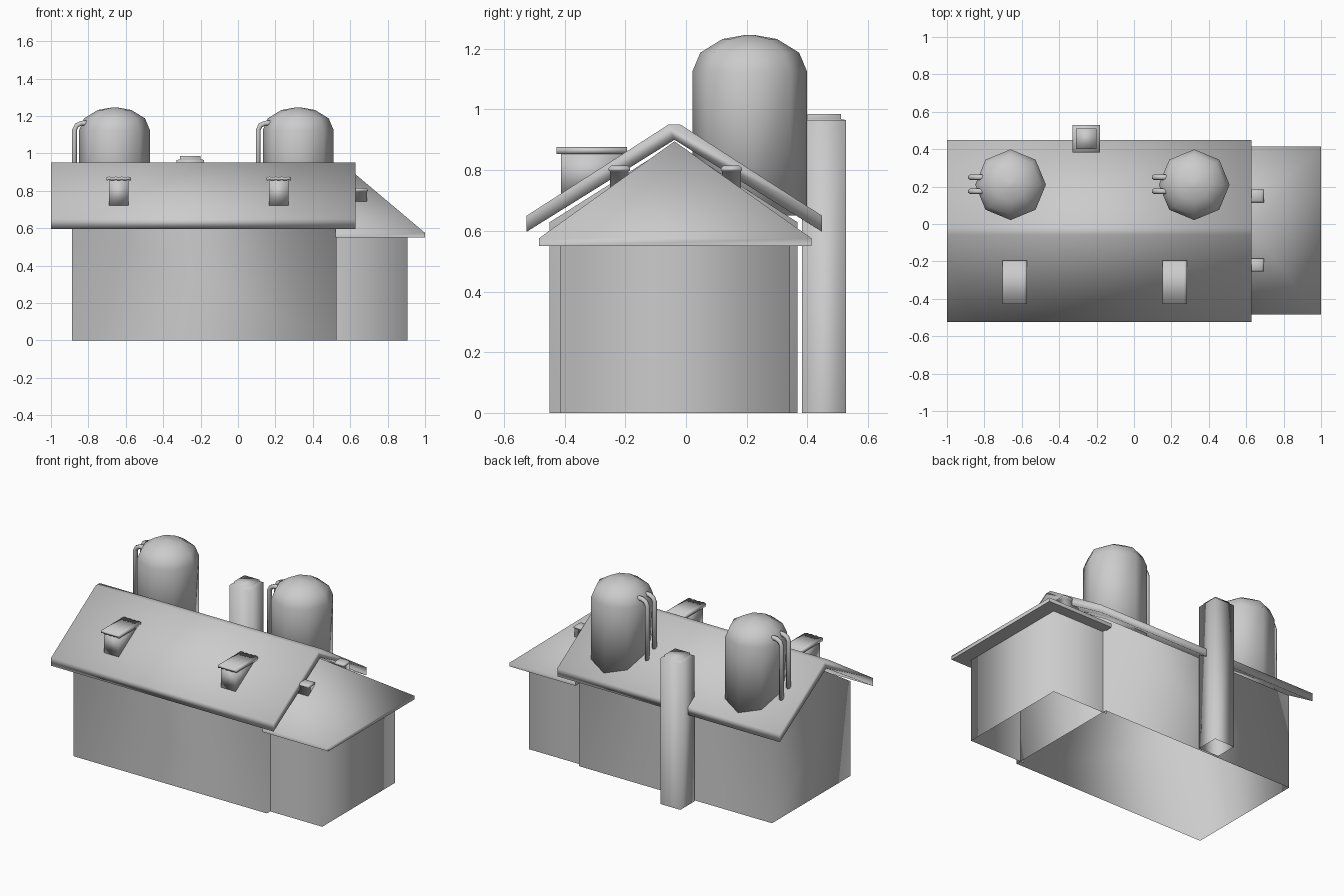
import bpy, bmesh, math
from mathutils import Vector

cube = bpy.data.objects.get("Cube")
if cube:
    bpy.data.objects.remove(cube, do_unlink=True)

grey = bpy.data.materials.new("plain_grey")
grey.use_nodes = True
grey.diffuse_color = (0.6, 0.6, 0.6, 1)
grey.node_tree.nodes["Principled BSDF"].inputs["Base Color"].default_value = (0.6, 0.6, 0.6, 1)


def make(name, verts, faces, angle=100):
    """Mesh object with outward normals, smoothed below the given angle."""
    mesh = bpy.data.meshes.new(name)
    mesh.from_pydata([tuple(v) for v in verts], [], faces)
    bm = bmesh.new()
    bm.from_mesh(mesh)
    bmesh.ops.recalc_face_normals(bm, faces=bm.faces)
    bm.to_mesh(mesh)
    bm.free()
    mesh.materials.append(grey)
    obj = bpy.data.objects.new(name, mesh)
    bpy.context.collection.objects.link(obj)
    bpy.ops.object.select_all(action='DESELECT')
    obj.select_set(True)
    bpy.context.view_layer.objects.active = obj
    bpy.ops.object.shade_smooth_by_angle(angle=math.radians(angle))


def prism(name, profile, axis, a, b, skip=()):
    """Extrude a 2D profile along an axis; skip leaves out sides or ends."""
    n = len(profile)
    place = {'x': lambda p, t: (t, p[0], p[1]),
             'y': lambda p, t: (p[0], t, p[1]),
             'z': lambda p, t: (p[0], p[1], t)}[axis]
    verts = [place(p, t) for t in (a, b) for p in profile]
    faces = [(i, (i + 1) % n, n + (i + 1) % n, n + i) for i in range(n) if i not in skip]
    if 'ends' not in skip:
        faces += [tuple(range(n)), tuple(range(n, 2 * n))]
    make(name, verts, faces)


def rect(x0, x1, y0, y1):
    return [(x0, y0), (x1, y0), (x1, y1), (x0, y1)]


def lofted(name, rings, open_bottom=False):
    """Join equal rings of points, capping the ends."""
    n = len(rings[0])
    verts = [v for r in rings for v in r]
    faces = [(k * n + i, k * n + (i + 1) % n, (k + 1) * n + (i + 1) % n, (k + 1) * n + i)
             for k in range(len(rings) - 1) for i in range(n)]
    if not open_bottom:
        faces.append(tuple(range(n)))
    faces.append(tuple(range(len(verts) - n, len(verts))))
    make(name, verts, faces)


def square_ring(x, y, half, z):
    return [(px, py, z) for px, py in rect(x - half, x + half, y - half, y + half)]


RIDGE = -0.038

# Main hall: open-bottomed gabled walls and thick pitched roof
gable = [(-0.45, 0), (0.368, 0), (0.368, 0.628), (RIDGE, 0.888), (-0.45, 0.628)]
prism("main_walls", gable, 'x', -0.887, 0.527, skip=(0, 2, 3))
chevron = [(-0.525, 0.597), (-0.525, 0.65), (RIDGE - 0.02, 0.95), (RIDGE + 0.02, 0.95),
           (0.448, 0.65), (0.448, 0.597), (RIDGE, 0.9)]
prism("main_roof", chevron, 'x', -1.0, 0.628)

# Side wing: open-bottomed walls under a hipped roof
prism("wing_walls", rect(0.5, 0.907, -0.415, 0.343), 'z', 0, 0.55, skip=(3, 'ends'))
eave = rect(0.52, 1.0, -0.485, 0.414)
hip = [(x, y, z) for z in (0.55, 0.575) for x, y in eave]
hip += [(0.52, RIDGE, 0.895), (0.62, RIDGE, 0.895)]
make("wing_roof", hip, [(0, 1, 2, 3), (0, 1, 5, 4), (1, 2, 6, 5), (2, 3, 7, 6),
                        (4, 5, 9, 8), (5, 6, 9), (6, 7, 8, 9), (0, 4, 8, 7, 3)], 85)


def tank(name, cx, cy):
    """Eight-sided domed tank."""
    levels = [(0.189, 0.65), (0.189, 1.125), (0.163, 1.187), (0.09, 1.232), (0.012, 1.246)]
    lofted(name, [[(cx + r * math.cos(i * math.tau / 8), cy + r * math.sin(i * math.tau / 8), z)
                   for i in range(8)] for r, z in levels])


def pipe(name, x, y):
    """Upright pipe that bends over into the tank."""
    path = [(x, 0.72), (x, 1.125), (x + 0.012, 1.15), (x + 0.035, 1.161), (x + 0.1, 1.166)]
    pts = [Vector((px, y, pz)) for px, pz in path]
    side = Vector((0, 1, 0))
    rings = []
    for i, p in enumerate(pts):
        d = (pts[min(i + 1, len(pts) - 1)] - pts[max(i - 1, 0)]).normalized()
        up = d.cross(side)
        rings.append([p + 0.015 * (side * math.cos(t) + up * math.sin(t))
                      for t in (k * math.tau / 6 for k in range(6))])
    lofted(name, rings)


# Two roof tanks with paired pipes
for label, cx in (("left", 0.322), ("right", -0.66)):
    tank(label + "_tank", cx, 0.21)
    for k, y in enumerate((0.175, 0.25)):
        pipe(f"{label}_tank_pipe_{k + 1}", cx - 0.214, y)

# Chimney column against the back wall
lofted("chimney", [square_ring(-0.255, 0.455, h, z) for h, z in
                   ((0.073, 0), (0.073, 0.965), (0.055, 0.968), (0.055, 0.985))],
       open_bottom=True)


def dormer(name, cx):
    """Roof hatch with a corrugated lid."""
    side = [(-0.412, 0.705), (-0.412, 0.86), (-0.21, 0.86), (-0.21, 0.82)]
    prism(name + "_box", side, 'x', cx - 0.053, cx + 0.053)
    steps = 8
    xs = [cx - 0.066 + 0.132 * i / steps for i in range(steps + 1)]
    top = [(x, 0.876 if i % 2 else 0.872) for i, x in enumerate(xs)]
    under = [(x, z - 0.018) for x, z in reversed(top)]
    prism(name + "_lid", top + under, 'y', -0.427, -0.195)


dormer("left_dormer", 0.218)
dormer("right_dormer", -0.638)

# Small vents on the wing roof
for label, y in (("front", -0.22), ("back", 0.15)):
    lofted(label + "_vent", [[(px, py, z) for px, py in rect(0.58, 0.694 - i, y - 0.035 + i, y + 0.035 - i)]
                             for i, z in ((0.004, 0.715), (0.004, 0.797), (0, 0.799), (0, 0.807), (0.01, 0.816))])
